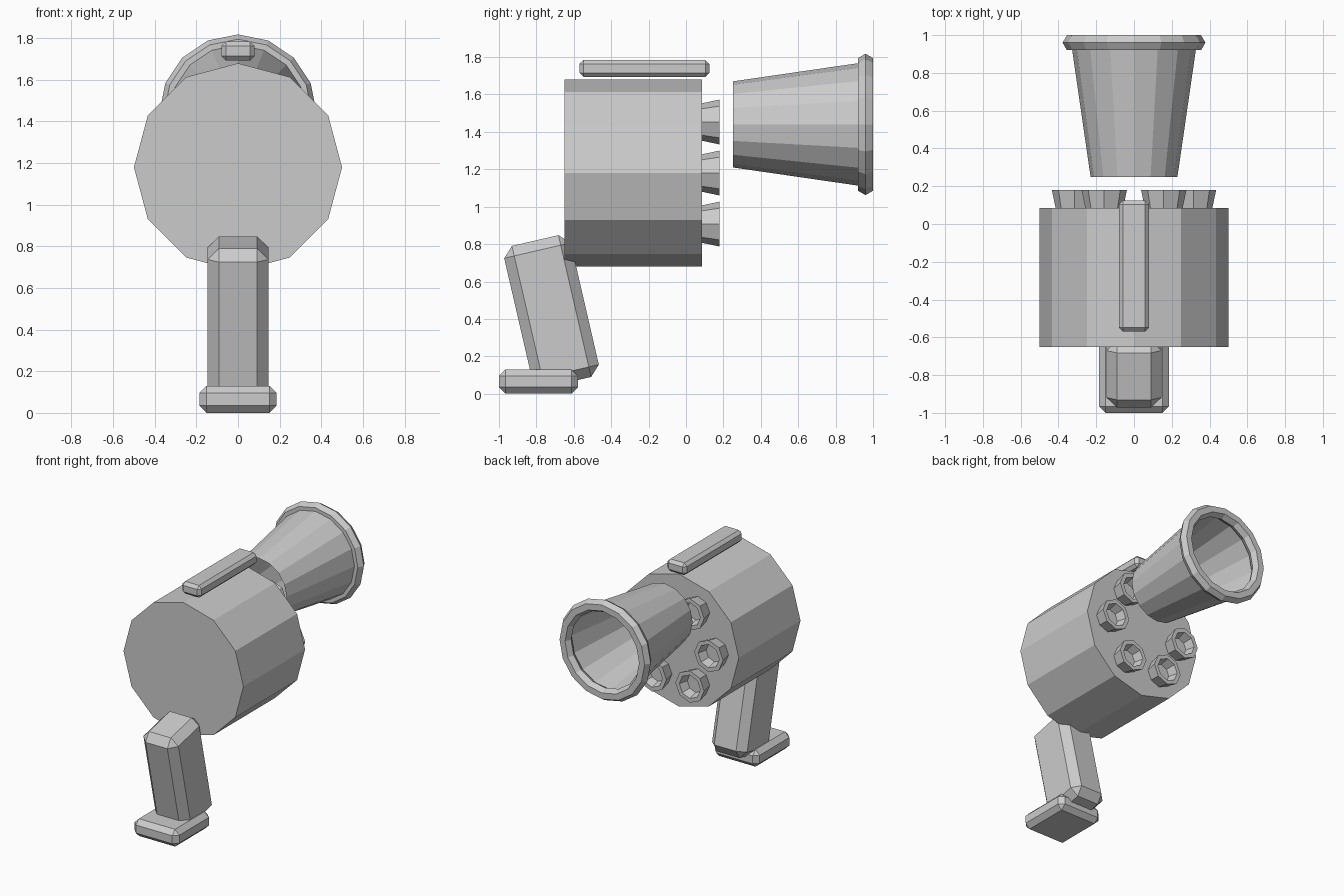
import bpy, bmesh, math

cube = bpy.data.objects.get("Cube")
if cube:
    bpy.data.objects.remove(cube)


def finish(name, bm, loc):
    bmesh.ops.recalc_face_normals(bm, faces=bm.faces)
    mesh = bpy.data.meshes.new(name)
    bm.to_mesh(mesh)
    bm.free()
    obj = bpy.data.objects.new(name, mesh)
    obj.location = loc
    bpy.context.collection.objects.link(obj)
    return obj


def lathe(name, profile, sides, loc, cap_start=False, cap_end=False, closed=False):
    """Turn a list of (radius, y) points about the y axis."""
    bm = bmesh.new()
    rings = []
    for r, y in profile:
        angles = [math.tau * i / sides for i in range(sides)]
        rings.append([bm.verts.new((r * math.cos(a), y, r * math.sin(a))) for a in angles])
    pairs = list(zip(rings, rings[1:]))
    if closed:
        pairs.append((rings[-1], rings[0]))
    for a, b in pairs:
        for i in range(sides):
            j = (i + 1) % sides
            bm.faces.new((a[i], a[j], b[j], b[i]))
    if cap_start:
        bm.faces.new(rings[0])
    if cap_end:
        bm.faces.new(rings[-1])
    return finish(name, bm, loc)


def chamfered_box(name, size, loc, chamfer, tilt=0):
    bm = bmesh.new()
    bmesh.ops.create_cube(bm, size=1)
    bmesh.ops.scale(bm, vec=size, verts=bm.verts)
    obj = finish(name, bm, loc)
    obj.rotation_euler.x = math.radians(tilt)
    bevel = obj.modifiers.new("Chamfer", 'BEVEL')
    bevel.width = chamfer
    bevel.segments = 1
    return obj


# Drum body
drum_z = 1.18
lathe("drum", [(0.5, -0.65), (0.5, 0.085)], 12, (0, 0, drum_z), True, True)

# Ring of six flared muzzles with recessed floors
muzzle = [(0.1, 0.085), (0.12, 0.18), (0.088, 0.18), (0.07, 0.11)]
for i in range(6):
    a = math.tau * i / 6
    lathe(f"muzzle_{i + 1}", muzzle, 8,
          (0.315 * math.cos(a), 0, drum_z + 0.315 * math.sin(a)), cap_end=True)

# Open horn and its rounded rim
horn_z = 1.44
lathe("horn", [(0.23, 0.25), (0.333, 0.96)], 16, (0, 0, horn_z))
rim = [(0.332 + 0.046 * math.cos(math.tau * k / 6),
        0.96 + 0.046 * math.sin(math.tau * k / 6)) for k in range(6)]
lathe("horn_rim", rim, 16, (0, 0, horn_z), closed=True)

# Sight rail, grip and foot
chamfered_box("sight_rail", (0.16, 0.695, 0.092), (0, -0.222, 1.739), 0.022)
chamfered_box("grip", (0.292, 0.365, 0.778), (0, -0.719, 0.44), 0.055, tilt=13)
chamfered_box("grip_foot", (0.372, 0.422, 0.13), (0, -0.789, 0.065), 0.035)
